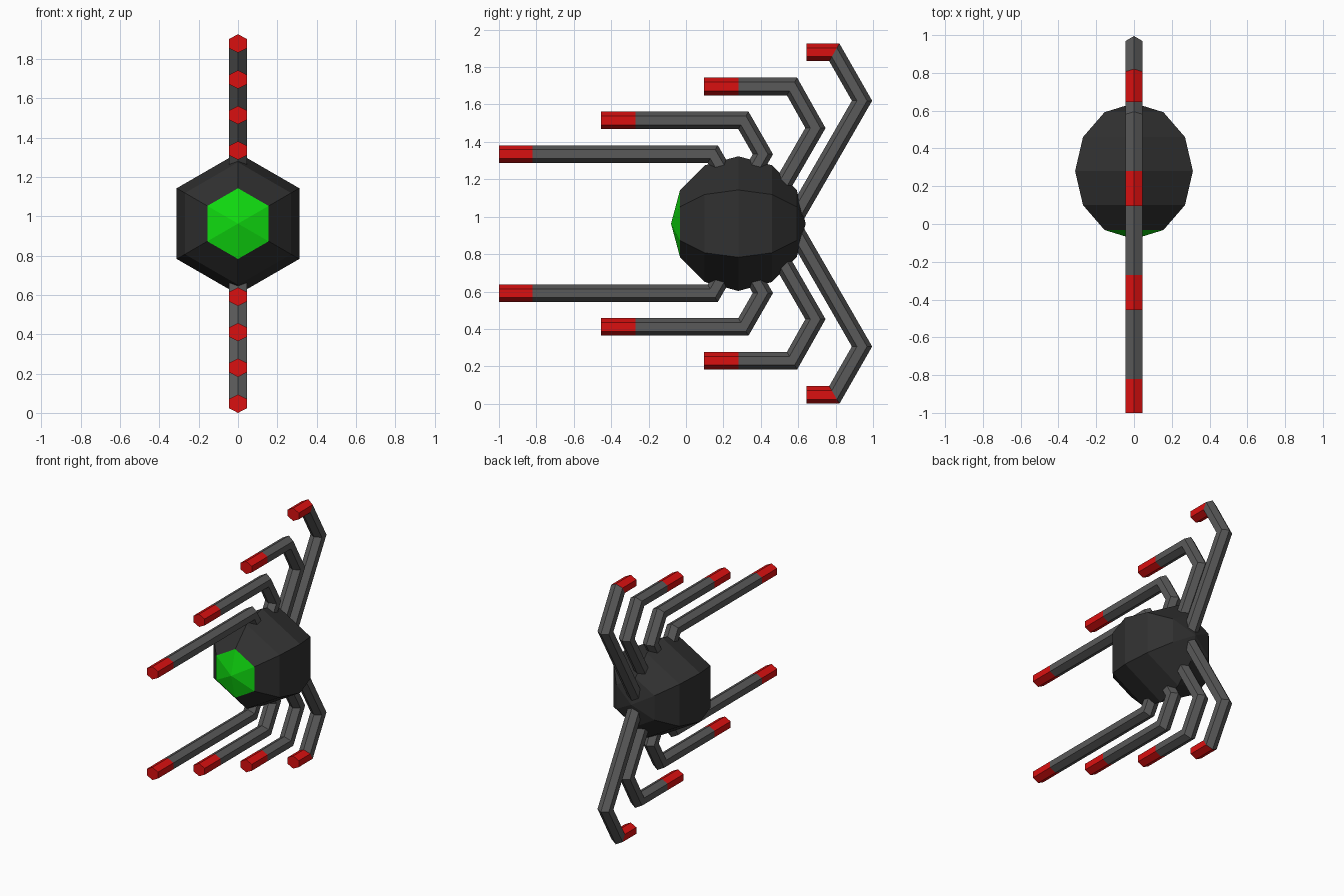
import bpy, bmesh, math
from mathutils import Vector, Matrix

if "Cube" in bpy.data.objects:
    bpy.data.objects.remove(bpy.data.objects["Cube"])

MID = 0.963          # height of the body centre, legs mirror about it
HALF_W, HALF_H = 0.046, 0.047


def mat(name, rgb):
    m = bpy.data.materials.new(name)
    m.diffuse_color = (*rgb, 1)
    m.use_nodes = True
    m.node_tree.nodes["Principled BSDF"].inputs["Base Color"].default_value = m.diffuse_color
    return m


DARK = mat("dark_shell", (0.03, 0.03, 0.03))
GREY = mat("leg_grey", (0.1, 0.1, 0.1))
RED = mat("tip_red", (0.7, 0.005, 0.005))
GREEN = mat("eye_green", (0.005, 0.7, 0.005))


def finish(bm, name, mats):
    bmesh.ops.recalc_face_normals(bm, faces=bm.faces)
    me = bpy.data.meshes.new(name)
    bm.to_mesh(me)
    bm.free()
    for m in mats:
        me.materials.append(m)
    ob = bpy.data.objects.new(name, me)
    ob.location.z = MID
    bpy.context.collection.objects.link(ob)
    return ob


# Body: low-poly sphere lying along y, with a green cap in front
bm = bmesh.new()
bmesh.ops.create_uvsphere(bm, u_segments=6, v_segments=6, radius=0.36,
                          matrix=Matrix.Translation((0, 0.28, 0)) @ Matrix.Rotation(math.pi / 2, 4, 'X'))
for f in bm.faces:
    if f.calc_center_median().y < -0.032:
        f.material_index = 1
finish(bm, "body", [DARK, GREEN])


def leg(name, path, red_at):
    """Mitred hexagonal tube along (y, z) points, red before point red_at."""
    pts = [Vector((y, z - MID)) for y, z in path]
    dirs = [(b - a).normalized() for a, b in zip(pts, pts[1:])]
    bm = bmesh.new()
    rings = []
    for i, p in enumerate(pts):
        d0, d1 = dirs[max(i - 1, 0)], dirs[min(i, len(dirs) - 1)]
        n0, n1 = Vector((-d0.y, d0.x)), Vector((-d1.y, d1.x))
        n = (n0 + n1) / (1 + n0.dot(n1))      # miter offset
        ring = []
        for k in range(6):
            a = math.radians(60 * k)
            q = p + n * HALF_H * math.cos(a)
            x = HALF_W * math.sin(a) / math.sin(math.pi / 3)
            ring.append(bm.verts.new((x, q.x, q.y)))
        rings.append(ring)
    for i, (r, s) in enumerate(zip(rings, rings[1:])):
        for k in range(6):
            j = (k + 1) % 6
            f = bm.faces.new((r[k], r[j], s[j], s[k]))
            f.material_index = 1 if i < red_at else 0
    bm.faces.new(rings[0]).material_index = 1
    bm.faces.new(rings[-1])
    ob = finish(bm, name, [GREY, RED])
    # lower twin of the leg
    m = ob.modifiers.new("mirror", 'MIRROR')
    m.use_axis = (False, False, True)


# Legs: tip, end of red, bend, knee, root
leg("rear_leg_pair", [(0.645, 1.879), (0.793, 1.879), (0.941, 1.62), (0.578, 0.99)], 1)
leg("mid_rear_leg_pair", [(0.095, 1.696), (0.28, 1.696), (0.567, 1.696), (0.692, 1.474), (0.5, 1.141)], 1)
leg("mid_front_leg_pair", [(-0.455, 1.515), (-0.27, 1.515), (0.307, 1.515), (0.411, 1.334), (0.32, 1.176)], 1)
leg("front_leg_pair", [(-1.0, 1.335), (-0.82, 1.335), (0.143, 1.335), (0.227, 1.19)], 1)
